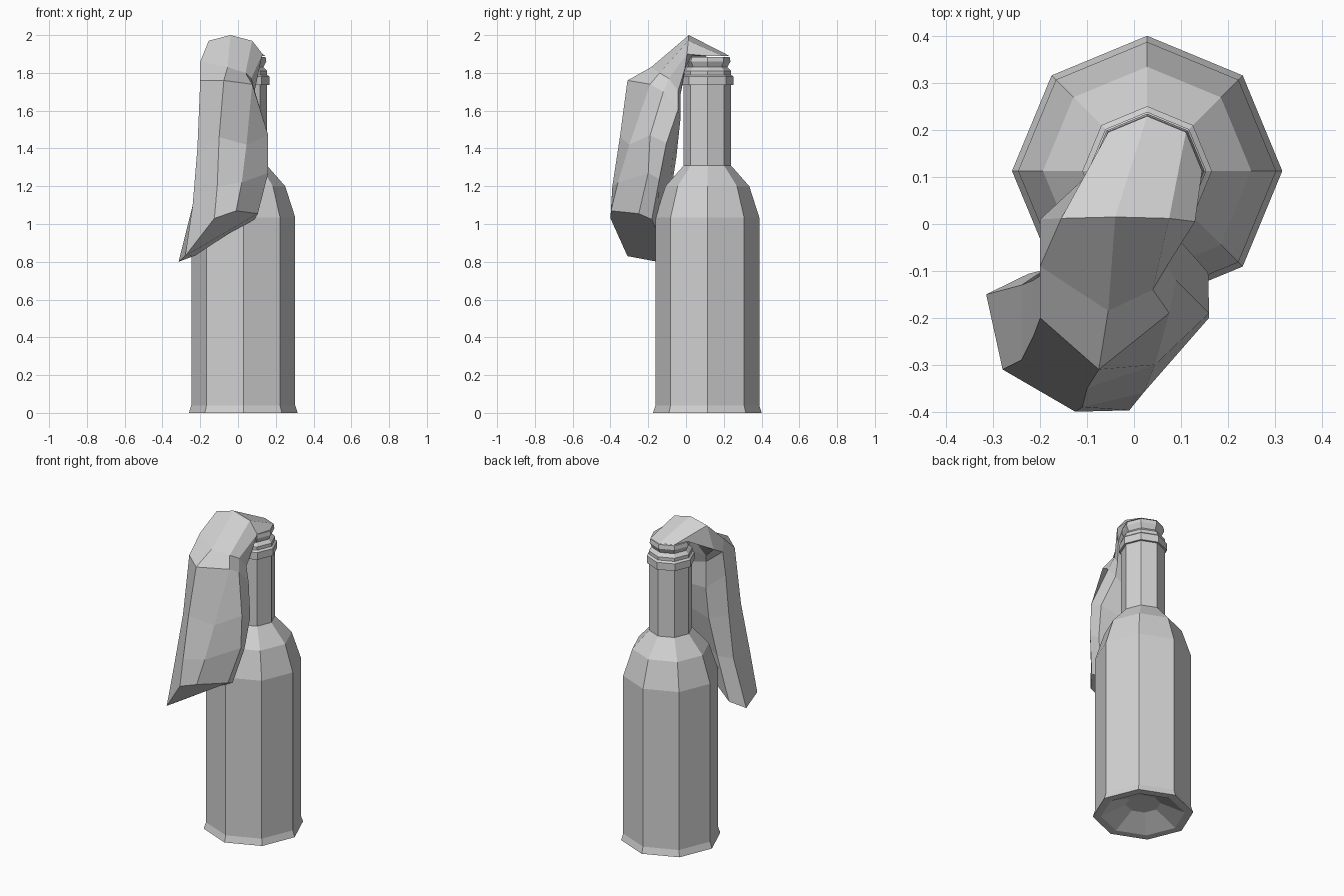
import bpy, bmesh, math
from mathutils import Vector

if "Cube" in bpy.data.objects:
    bpy.data.objects.remove(bpy.data.objects["Cube"])

grey = bpy.data.materials.new("plain_grey")
grey.diffuse_color = (0.64, 0.64, 0.64, 1)
grey.use_nodes = True
grey.node_tree.nodes["Principled BSDF"].inputs["Base Color"].default_value = grey.diffuse_color

SIDES = 8
CX, CY = 0.028, 0.113


def loft(name, rings):
    """Skin a list of closed rings with flat faces and cap both ends."""
    bm = bmesh.new()
    loops = [[bm.verts.new(p) for p in ring] for ring in rings]
    for a, b in zip(loops, loops[1:]):
        n = len(a)
        for i in range(n):
            j = (i + 1) % n
            bm.faces.new((a[i], a[j], b[j], b[i]))
    bm.faces.new(loops[0][::-1])
    bm.faces.new(loops[-1])
    bmesh.ops.recalc_face_normals(bm, faces=bm.faces[:])
    mesh = bpy.data.meshes.new(name)
    bm.to_mesh(mesh)
    bm.free()
    mesh.materials.append(grey)
    obj = bpy.data.objects.new(name, mesh)
    bpy.context.collection.objects.link(obj)
    return obj


def circle(r, z):
    """Ring around the bottle axis, clockwise from the back."""
    return [(CX + r * math.sin(2 * math.pi * i / SIDES),
             CY + r * math.cos(2 * math.pi * i / SIDES), z) for i in range(SIDES)]


def cloth_ring(corners, fullness=0.75):
    """Complete a section by rounding its two hidden inner corners."""
    outer, outer_right, right, inner, left, outer_left = map(Vector, corners)
    mid = (outer + right + inner + left) / 4

    def between(p, q):
        return mid + fullness * (p + q - 2 * mid)

    return [outer, outer_right, right, between(right, inner),
            inner, between(inner, left), left, outer_left]


# Bottle: hollowed base, body, shoulder, neck, collar and lip
profile = [(0.10, 0.07), (0.24, 0.0), (0.288, 0.0), (0.275, 0.04), (0.275, 1.035),
           (0.222, 1.2), (0.125, 1.31), (0.125, 1.735), (0.138, 1.735),
           (0.138, 1.78), (0.126, 1.79), (0.126, 1.81), (0.106, 1.83),
           (0.122, 1.86), (0.118, 1.885)]
loft("bottle", [circle(r, z) for r, z in profile])

# Rag: outer, outer right, right, inner, left and outer left corners
sections = [
    # top fold
    [(-0.04, 0.015, 2.0), (0.075, 0.012, 1.97), (0.13, 0.005, 1.90),
     (0.0, -0.01, 1.78), (-0.2, 0.01, 1.83), (-0.155, 0.012, 1.97)],
    # falling over the lip
    [(-0.055, -0.185, 1.83), (0.04, -0.14, 1.80), (0.07, -0.09, 1.77),
     (0.02, -0.03, 1.68), (-0.2, -0.08, 1.78), (-0.2, -0.09, 1.86)],
    # front shoulder
    [(-0.075, -0.31, 1.76), (0.075, -0.19, 1.74), (0.09, -0.12, 1.70),
     (0.02, -0.03, 1.55), (-0.2, -0.11, 1.62), (-0.2, -0.2, 1.76)],
    # widest drape
    [(-0.10, -0.35, 1.46), (0.045, -0.30, 1.42), (0.16, -0.19, 1.47),
     (0.03, -0.07, 1.38), (-0.215, -0.12, 1.37), (-0.215, -0.24, 1.40)],
    [(-0.11, -0.39, 1.20), (0.02, -0.36, 1.22), (0.16, -0.20, 1.27),
     (0.0, -0.13, 1.17), (-0.24, -0.13, 1.10), (-0.24, -0.29, 1.10)],
    # slanted hem
    [(-0.125, -0.40, 1.03), (-0.01, -0.397, 1.07), (0.105, -0.25, 1.055),
     (-0.05, -0.15, 0.95), (-0.315, -0.15, 0.80), (-0.28, -0.31, 0.83)],
]
loft("rag", [circle(0.117, 1.89)] + [cloth_ring(s) for s in sections])
